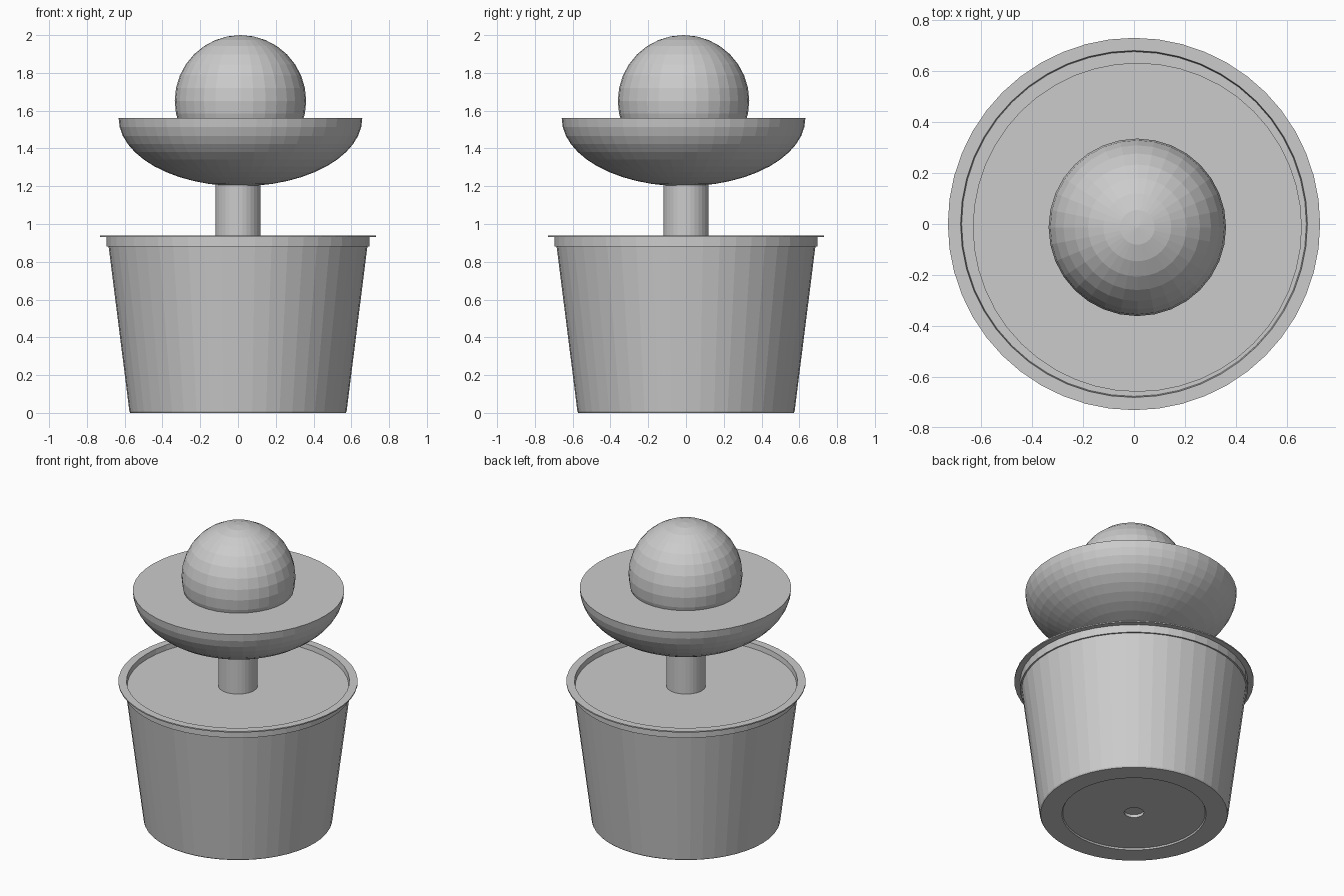
import bpy, math

if "Cube" in bpy.data.objects:
    bpy.data.objects.remove(bpy.data.objects["Cube"])

TAU = 2 * math.pi


def lathe(name, profile, segs, centre=(0, 0, 0)):
    """Spin an (r, z) profile, bottom outside to top, around z. r = 0 makes a pole."""
    verts, rings, faces = [], [], []
    for r, z in profile:
        start = len(verts)
        if r < 1e-6:
            verts.append((0, 0, z))
            rings.append([start] * segs)
        else:
            verts += [(r * math.cos(TAU * i / segs), r * math.sin(TAU * i / segs), z)
                      for i in range(segs)]
            rings.append(list(range(start, start + segs)))
    for a, b in zip(rings, rings[1:]):
        for i in range(segs):
            j = (i + 1) % segs
            quad = list(dict.fromkeys((a[i], a[j], b[j], b[i])))
            faces.append(quad)
    mesh = bpy.data.meshes.new(name)
    mesh.from_pydata(verts, [], faces)
    mesh.update()
    obj = bpy.data.objects.new(name, mesh)
    obj.location = centre
    bpy.context.collection.objects.link(obj)
    return obj


# Pot: drain hole, recessed base, tapered wall, collar, thin flange, inner wall
lathe("pot", [
    (0.06, 0.03), (0.06, 0.01), (0.435, 0.01), (0.44, 0.0), (0.57, 0.0), (0.575, 0.008),
    (0.685, 0.88), (0.695, 0.88), (0.695, 0.932), (0.73, 0.932), (0.73, 0.94),
    (0.68, 0.94), (0.675, 0.90), (0.56, 0.03), (0.06, 0.03)], 48)

# Soil disc, filling the pot just below the rim
lathe("soil", [(0, 0.03), (0.56, 0.03), (0.677, 0.907), (0, 0.907)], 48)

# Stem
lathe("stem", [(0, 0.89), (0.12, 0.89), (0.12, 1.23), (0, 1.23)], 32)

# Flower cup: lower half of a squashed sphere with a flat top
off = (0.013, -0.013, 0)
cup = [(0.645 * math.sin(math.pi / 2 * i / 12), 1.56 - 0.36 * math.cos(math.pi / 2 * i / 12))
       for i in range(13)]
lathe("flower_cup", cup + [(0, 1.56)], 48, off)

# Ball resting in the cup
bpy.ops.mesh.primitive_uv_sphere_add(segments=32, ring_count=16, radius=0.348,
                                     location=(off[0], off[1], 1.652))
bpy.context.object.name = "flower_ball"
